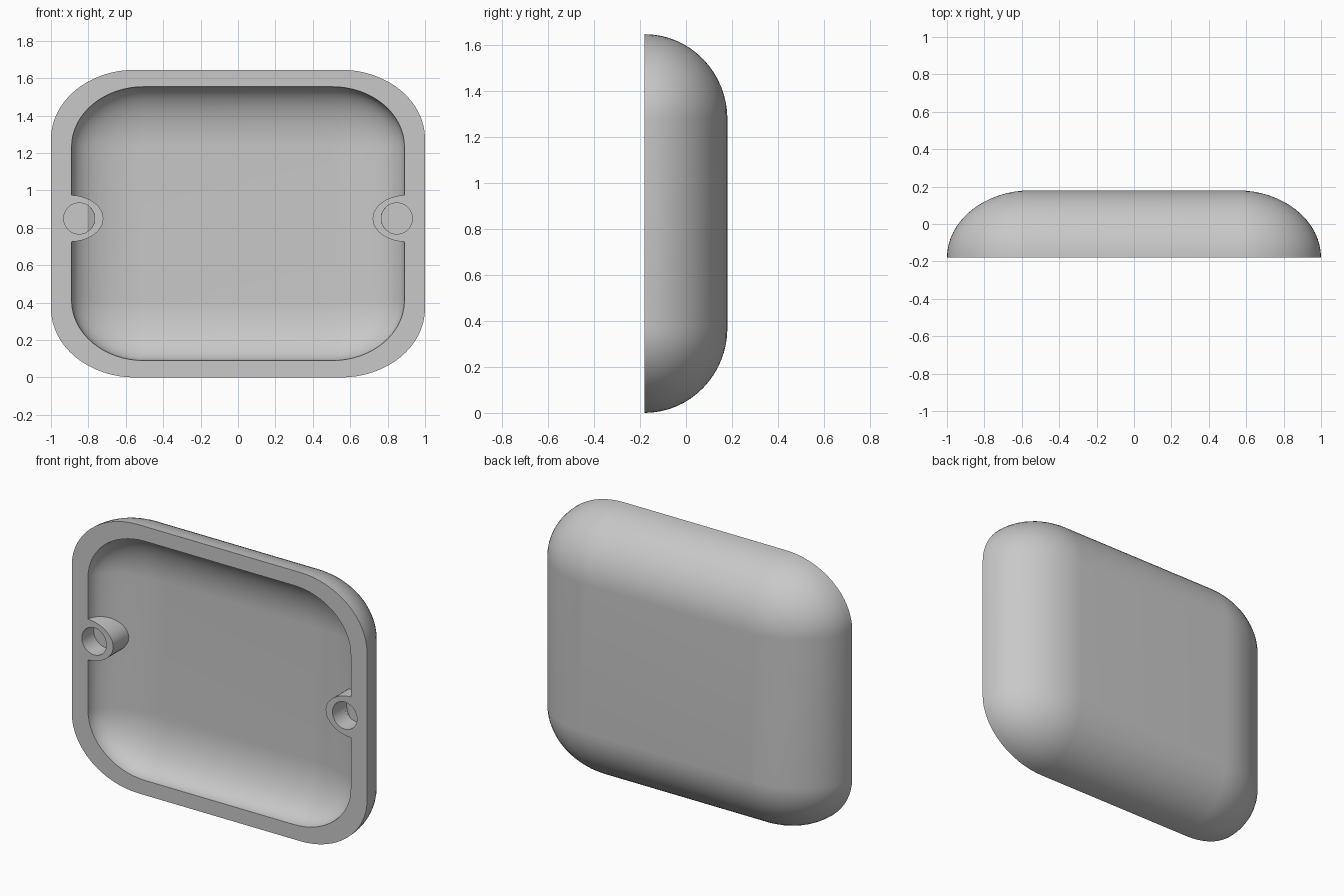
import bpy, bmesh, math

if "Cube" in bpy.data.objects:
    bpy.data.objects.remove(bpy.data.objects["Cube"])

FRONT = -0.18      # y of the open rim
MID_Z = 0.8225     # height of the centre
SEG = 16           # steps per quarter round

grey = bpy.data.materials.new("plain grey")
grey.diffuse_color = (0.58, 0.58, 0.58, 1)
grey.use_nodes = True
grey.node_tree.nodes["Principled BSDF"].inputs["Base Color"].default_value = grey.diffuse_color


def finish(name, bm):
    bmesh.ops.remove_doubles(bm, verts=bm.verts, dist=1e-5)
    bmesh.ops.recalc_face_normals(bm, faces=bm.faces)
    mesh = bpy.data.meshes.new(name)
    bm.to_mesh(mesh)
    bm.free()
    mesh.materials.append(grey)
    obj = bpy.data.objects.new(name, mesh)
    bpy.context.collection.objects.link(obj)
    return obj


def pillow(name, flat_x, flat_z, rx, rz, depth, lead=0.0):
    """Half of a box with ellipsoid-rounded corners, flat on its front."""
    layers = [(FRONT - lead, 1.0)] if lead else []
    for i in range(SEG + 1):
        t = math.pi / 2 * i / SEG
        layers.append((FRONT + depth * math.sin(t), max(0.0, math.cos(t))))
    bm = bmesh.new()
    rings = []
    for y, k in layers:
        ring = []
        for q, (sx, sz) in enumerate([(1, 1), (-1, 1), (-1, -1), (1, -1)]):
            for j in range(SEG + 1):
                u = math.pi / 2 * (q + j / SEG)
                ring.append(bm.verts.new((sx * flat_x + rx * k * math.cos(u), y,
                                          MID_Z + sz * flat_z + rz * k * math.sin(u))))
        rings.append(ring)
    n = len(rings[0])
    for a, b in zip(rings, rings[1:]):
        for j in range(n):
            bm.faces.new((a[j], a[(j + 1) % n], b[(j + 1) % n], b[j]))
    bm.faces.new(rings[0])
    # the last ring has collapsed to the four corners of the flat back
    bm.faces.new([rings[-1][q * (SEG + 1)] for q in range(4)])
    return finish(name, bm)


def peg(name, x, z, rx, rz, y0, y1, sides=48):
    """Elliptical cylinder along y."""
    bm = bmesh.new()
    ends = [[bm.verts.new((x + rx * math.cos(math.tau * i / sides), y,
                           z + rz * math.sin(math.tau * i / sides)))
             for i in range(sides)] for y in (y0, y1)]
    for i in range(sides):
        j = (i + 1) % sides
        bm.faces.new((ends[0][i], ends[0][j], ends[1][j], ends[1][i]))
    for end in ends:
        bm.faces.new(end)
    return finish(name, bm)


def cut(target, tool):
    """Subtract the tool, apply it and throw the tool away."""
    mod = target.modifiers.new("cut", 'BOOLEAN')
    mod.operation = 'DIFFERENCE'
    mod.solver = 'EXACT'
    mod.object = tool
    bpy.context.view_layer.update()
    graph = bpy.context.evaluated_depsgraph_get()
    mesh = bpy.data.meshes.new_from_object(target.evaluated_get(graph))
    target.modifiers.clear()
    target.data = mesh
    bpy.data.objects.remove(tool)


# Outer body and the shallow hollow inside it
shell = pillow("cover_shell", 0.55, 0.4525, 0.45, 0.37, 0.36)
hollow = pillow("hollow_cutter", 0.504, 0.41, 0.386, 0.322, 0.183, lead=0.1)

# Screw bosses stay solid where they interrupt the hollow, bored right through
for side in (-1, 1):
    boss = peg("boss", side * 0.9, 0.85, 0.18, 0.125, -0.4, 0.4)
    cut(boss, peg("bore", side * 0.849, 0.85, 0.0825, 0.0825, -0.5, 0.5))
    cut(hollow, boss)
cut(shell, hollow)

# The holes end flat inside the thick wall
for side in (-1, 1):
    cut(shell, peg("hole_cutter", side * 0.849, 0.85, 0.083, 0.083, -0.3, FRONT + 0.115))

# Smooth rounds, crisp rim edges
bpy.ops.object.select_all(action='DESELECT')
shell.select_set(True)
bpy.context.view_layer.objects.active = shell
bpy.ops.object.shade_smooth_by_angle(angle=math.radians(30))
